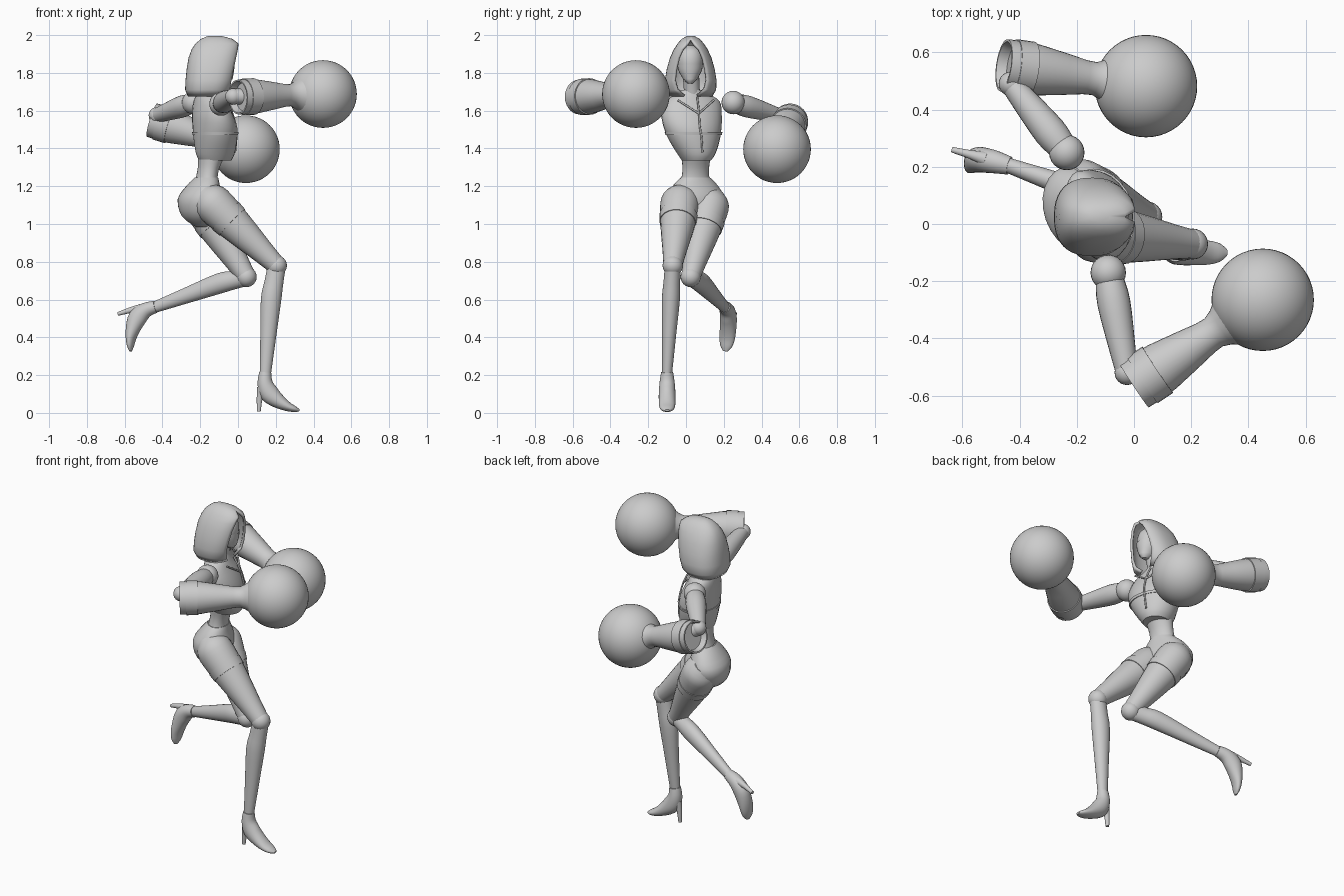
import bpy, bmesh, math
from mathutils import Vector

if "Cube" in bpy.data.objects:
    bpy.data.objects.remove(bpy.data.objects["Cube"], do_unlink=True)

grey = bpy.data.materials.new("plain grey")
grey.use_nodes = True
grey.diffuse_color = (0.6, 0.6, 0.6, 1)
grey.node_tree.nodes["Principled BSDF"].inputs["Base Color"].default_value = (0.6, 0.6, 0.6, 1)
parts = []
UP = Vector((0, 0, 1))
SIDE = Vector((-0.326, 0.945, 0))    # body's left
FRONT = Vector((0.945, 0.326, 0))    # chest direction


def finish(name, bm):
    bmesh.ops.recalc_face_normals(bm, faces=bm.faces)
    mesh = bpy.data.meshes.new(name)
    bm.to_mesh(mesh)
    bm.free()
    mesh.materials.append(grey)
    ob = bpy.data.objects.new(name, mesh)
    bpy.context.collection.objects.link(ob)
    parts.append(ob)
    return ob


def catmull(p, q, r, s, t):
    return [0.5 * (2 * b + (c - a) * t + (2 * a - 5 * b + 4 * c - d) * t * t
                   + (3 * b - a - 3 * c + d) * t ** 3) for a, b, c, d in zip(p, q, r, s)]


def loft(name, stations, side, axis=None, smooth=3, sides=24, caps=True):
    """Skin elliptical rings: (x, y, z, side radius, depth radius)."""
    n, rows = len(stations), []
    for i in range(n - 1):
        ctrl = [stations[min(max(i + k, 0), n - 1)] for k in (-1, 0, 1, 2)]
        rows += [catmull(*ctrl, j / smooth) for j in range(smooth)]
    rows.append(stations[-1])
    bm, rings = bmesh.new(), []
    for i, row in enumerate(rows):
        c = Vector(row[:3])
        t = axis or (Vector(rows[min(i + 1, len(rows) - 1)][:3]) - Vector(rows[max(i - 1, 0)][:3])).normalized()
        v = (side - t * side.dot(t)).normalized()
        u = v.cross(t)
        angles = [math.tau * k / sides for k in range(sides)]
        rings.append([bm.verts.new(c + v * (row[3] * math.cos(a)) + u * (row[4] * math.sin(a))) for a in angles])
    for a, b in zip(rings, rings[1:]):
        for k in range(sides):
            bm.faces.new((a[k], a[k - 1], b[k - 1], b[k]))
    if caps:
        bm.faces.new(rings[0])
        bm.faces.new(rings[-1])
    return finish(name, bm)


def limb(name, points, side=SIDE):
    """Round limb: (x, y, z, radius)."""
    return loft(name, [(*p, p[3]) for p in points], side)


def ball(name, centre, radius, scale=(1, 1, 1), seg=24):
    bm = bmesh.new()
    bmesh.ops.create_uvsphere(bm, u_segments=seg, v_segments=seg // 2, radius=radius)
    bmesh.ops.scale(bm, vec=scale, verts=bm.verts)
    bmesh.ops.translate(bm, vec=centre, verts=bm.verts)
    return finish(name, bm)


def torso_rows(rows):
    return [(x, y, z, w, d) for z, x, y, w, d in rows]


# Torso: cropped jacket, waist, pelvis
loft("jacket", torso_rows([
    (1.335, -.12, .055, .075, .085), (1.37, -.12, .055, .1, .102), (1.44, -.12, .045, .135, .112),
    (1.51, -.122, .035, .157, .113), (1.58, -.135, .03, .165, .1), (1.65, -.15, .035, .15, .075),
    (1.69, -.15, .035, .085, .06), (1.71, -.145, .035, .06, .055)]), SIDE, UP)
loft("jacket_band", torso_rows([
    (1.472, -.12, .04, .153, .117), (1.487, -.12, .04, .157, .119)]), SIDE, UP, 1)
loft("waist", torso_rows([
    (1.21, -.17, .05, .088, .062), (1.25, -.165, .05, .075, .055), (1.3, -.155, .052, .072, .056),
    (1.36, -.14, .053, .08, .07)]), SIDE, UP)
loft("pelvis", torso_rows([
    (.985, -.175, .05, .04, .05), (1.04, -.195, .05, .12, .1), (1.13, -.2, .052, .155, .115),
    (1.2, -.185, .05, .125, .085), (1.245, -.167, .05, .08, .06)]), SIDE, UP)

# Jacket front zip and lapels, laid over the chest
def seam(name, points):
    limb(name, [(*p, .005) for p in points])

seam("zip", [(-.015, .087, 1.38), (-.008, .082, 1.46), (-.012, .073, 1.52), (-.035, .068, 1.6), (-.07, .06, 1.67)])
for s, name in ((1, "left_lapel"), (-1, "right_lapel")):
    seam(name, [Vector((-.03, .068, 1.585)) - FRONT * k * .025 + SIDE * s * k * .05 + UP * k * .035 for k in (0, 1, 2)])

# Head, mask and neck
limb("neck", [(-.145, .035, 1.64, .048), (-.125, .03, 1.72, .042), (-.11, .025, 1.8, .045)])
loft("head", torso_rows([
    (1.745, -.065, .022, .014, .02), (1.765, -.075, .022, .034, .042), (1.81, -.09, .022, .058, .062),
    (1.87, -.095, .022, .068, .072), (1.92, -.1, .022, .055, .06), (1.945, -.1, .022, .015, .02)]),
    Vector((0, 1, 0)), UP)
loft("face_mask", torso_rows([
    (1.765, -.073, .022, .036, .044), (1.81, -.087, .022, .061, .066), (1.845, -.09, .022, .067, .072)]),
    Vector((0, 1, 0)), UP, caps=False)

# Hood: open arch facing forward; z, back x, front x, half width, opening half angle
hood_rows = [(1.675, -.265, -.06, .115, .25), (1.71, -.28, -.03, .135, .5), (1.76, -.278, -.015, .137, .62),
             (1.82, -.272, -.002, .127, .62), (1.88, -.262, .008, .11, .58), (1.925, -.245, .01, .09, .45),
             (1.955, -.225, .005, .07, .2), (1.98, -.195, -.03, .048, .01), (1.995, -.16, -.085, .02, .01)]
bm = bmesh.new()
rings = []
for z, back, front, w, gap in hood_rows:
    ring = []
    for k in range(33):
        a = gap + (math.tau - 2 * gap) * k / 32
        ca, sa = math.cos(a), math.sin(a)
        ring.append(bm.verts.new(((back + front) / 2 + (front - back) / 2 * math.copysign(abs(ca) ** .8, ca),
                                  .025 + w * math.copysign(abs(sa) ** .85, sa), z)))
    rings.append(ring)
for a, b in zip(rings, rings[1:]):
    for k in range(32):
        bm.faces.new((a[k], a[k + 1], b[k + 1], b[k]))
bm.faces.new(rings[-1])
for a, b in zip(rings[-2:], rings[-1:]):
    bm.faces.new((a[32], a[0], b[0], b[32]))
hood = finish("hood", bm)
shell = hood.modifiers.new("thickness", "SOLIDIFY")
shell.thickness = .014
shell.offset = -1


# Arms: shoulder ball, sleeve, hollow gauntlet and round weight
def arm(prefix, shoulder, elbow, cuff, weight):
    s, e, c, w = map(Vector, (shoulder, elbow, cuff, weight))
    ball(prefix + "_shoulder", s, .062)
    limb(prefix + "_upper_arm", [(*s.lerp(e, t), r) for t, r in ((.08, .05), (.3, .058), (.7, .048), (1, .038))], UP)
    ball(prefix + "_elbow", e, .043)
    axis = (w - c).normalized()
    limb(prefix + "_forearm", [(*e, .04), (*(c + axis * .15), .05)], UP)
    profile = [(.12, .055), (.02, .078), (0, .084), (0, .092), (.05, .094), (.12, .09), (.22, .074),
               (.3, .06), (.335, .058), (.365, .07), (.39, .088)]
    loft(prefix + "_gauntlet", [(*(c + axis * d), r, r) for d, r in profile], UP, axis, 1, 28)
    loft(prefix + "_gauntlet_plate", [(*(c + axis * d), r, r) for d, r in ((.035, .097), (.1, .097))],
         UP, axis, 1, 28)
    ball(prefix + "_weight", w, .179, seg=48)

arm("right", (-.09, -.17, 1.635), (-.025, -.52, 1.675), (0, -.565, 1.672), (.45, -.265, 1.688))
arm("left", (-.235, .25, 1.643), (-.43, .49, 1.575), (-.455, .555, 1.55), (.042, .482, 1.396))


# Legs: thigh, shorts cuff, knee, shin, heeled shoe
def leg(prefix, hip, knee, calf, ankle, down, forward):
    h, k, c, a = map(Vector, (hip, knee, calf, ankle))
    d = Vector(down).normalized()
    f = Vector(forward)
    f = (f - d * f.dot(d)).normalized()
    across = d.cross(f)
    limb(prefix + "_thigh", [(*h.lerp(k, t), r) for t, r in
                             ((-.12, .06), (0, .1), (.2, .1), (.5, .083), (.8, .062), (1, .05))])
    limb(prefix + "_shorts_cuff", [(*h.lerp(k, t), r) for t, r in ((.24, .1015), (.34, .097))])
    ball(prefix + "_knee", k, .054)
    shin = [(*k, .048), (*k.lerp(c, .5), .05), (*c, .054), (*c.lerp(a, .5), .042), (*a, .03)]
    loft(prefix + "_shin", [(*p[:3], p[3] * .88, p[3]) for p in shin], across)
    at = lambda fwd, dn: a + f * fwd + d * dn
    loft(prefix + "_shoe", [(*at(*p[:2]), *p[2:]) for p in (
        (0, -.005, .032, .032), (-.002, .05, .04, .04), (.02, .105, .044, .05), (.065, .145, .044, .04),
        (.115, .175, .042, .026), (.155, .19, .032, .016), (.18, .197, .012, .006))], across)
    limb(prefix + "_heel", [(*at(-.018, .08), .026), (*at(-.03, .13), .016), (*at(-.035, .203), .01)], across)

leg("right", (-.15, -.03, 1.125), (.205, -.07, .78), (.175, -.08, .6), (.145, -.1, .21), (0, 0, -1), (1, 0, 0))
leg("left", (-.2, .13, 1.115), (.045, .025, .72), (-.1, .085, .685), (-.44, .205, .56),
    (-.92, .23, -.34), (.055, -.044, -.17))

# Smooth shading with crisp edges kept
bpy.ops.object.select_all(action="DESELECT")
for ob in parts:
    ob.select_set(True)
bpy.context.view_layer.objects.active = parts[0]
bpy.ops.object.shade_smooth_by_angle(angle=math.radians(40))
